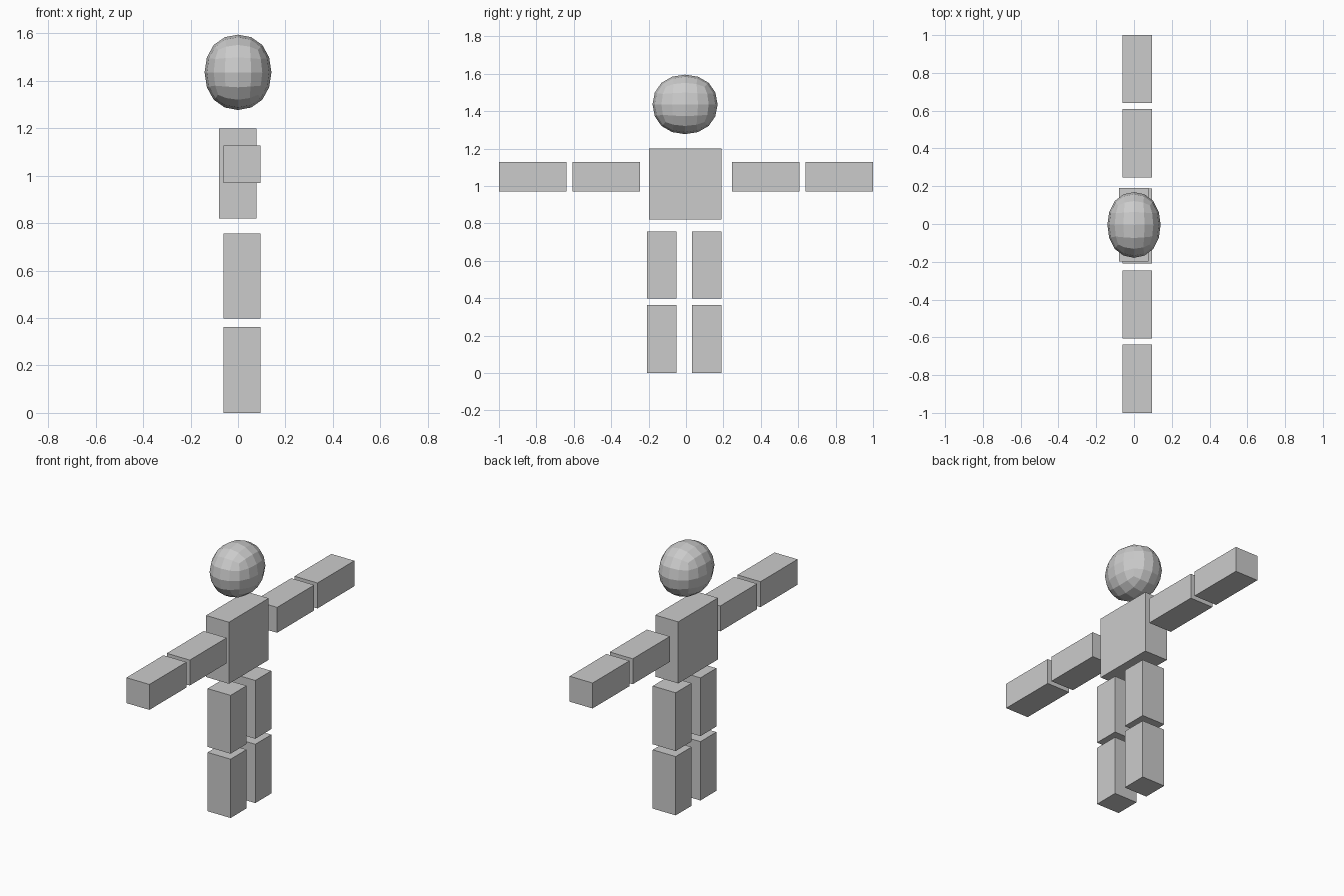
import bpy

if "Cube" in bpy.data.objects:
    bpy.data.objects.remove(bpy.data.objects["Cube"])

grey = bpy.data.materials.new("light_grey")
grey.diffuse_color = (0.6, 0.6, 0.6, 1)
grey.use_nodes = True
grey.node_tree.nodes["Principled BSDF"].inputs["Base Color"].default_value = grey.diffuse_color


def block(name, x, y, z):
    """Box from (min, max) ranges on each axis."""
    bpy.ops.mesh.primitive_cube_add(size=1)
    ob = bpy.context.object
    ob.name = name
    ob.location = [(a + b) / 2 for a, b in (x, y, z)]
    ob.scale = [b - a for a, b in (x, y, z)]
    ob.data.materials.append(grey)
    return ob


# Torso
block("torso", (-0.08, 0.077), (-0.198, 0.19), (0.82, 1.2))

# Arms and legs share the same depth
LIMB_X = (-0.062, 0.095)
ARM_Z = (0.97, 1.127)
block("left_forearm", LIMB_X, (-1.0, -0.638), ARM_Z)
block("left_upper_arm", LIMB_X, (-0.606, -0.246), ARM_Z)
block("right_upper_arm", LIMB_X, (0.246, 0.608), ARM_Z)
block("right_forearm", LIMB_X, (0.64, 1.0), ARM_Z)
for side, y in (("left", (-0.208, -0.052)), ("right", (0.033, 0.189))):
    block(side + "_shin", LIMB_X, y, (0.0, 0.363))
    block(side + "_thigh", LIMB_X, y, (0.397, 0.757))

# Head: faceted ball rounded from a cube, then sized to fit
head = block("head", (-0.5, 0.5), (-0.5, 0.5), (-0.5, 0.5))
sub = head.modifiers.new("round", 'SUBSURF')
sub.levels = sub.render_levels = 2
bpy.ops.object.modifier_apply(modifier=sub.name)
reach = [max(abs(v.co[i]) for v in head.data.vertices) for i in range(3)]
half = (0.141, 0.174, 0.159)
head.scale = [h / r for h, r in zip(half, reach)]
head.location = (0, -0.005, 1.436)
